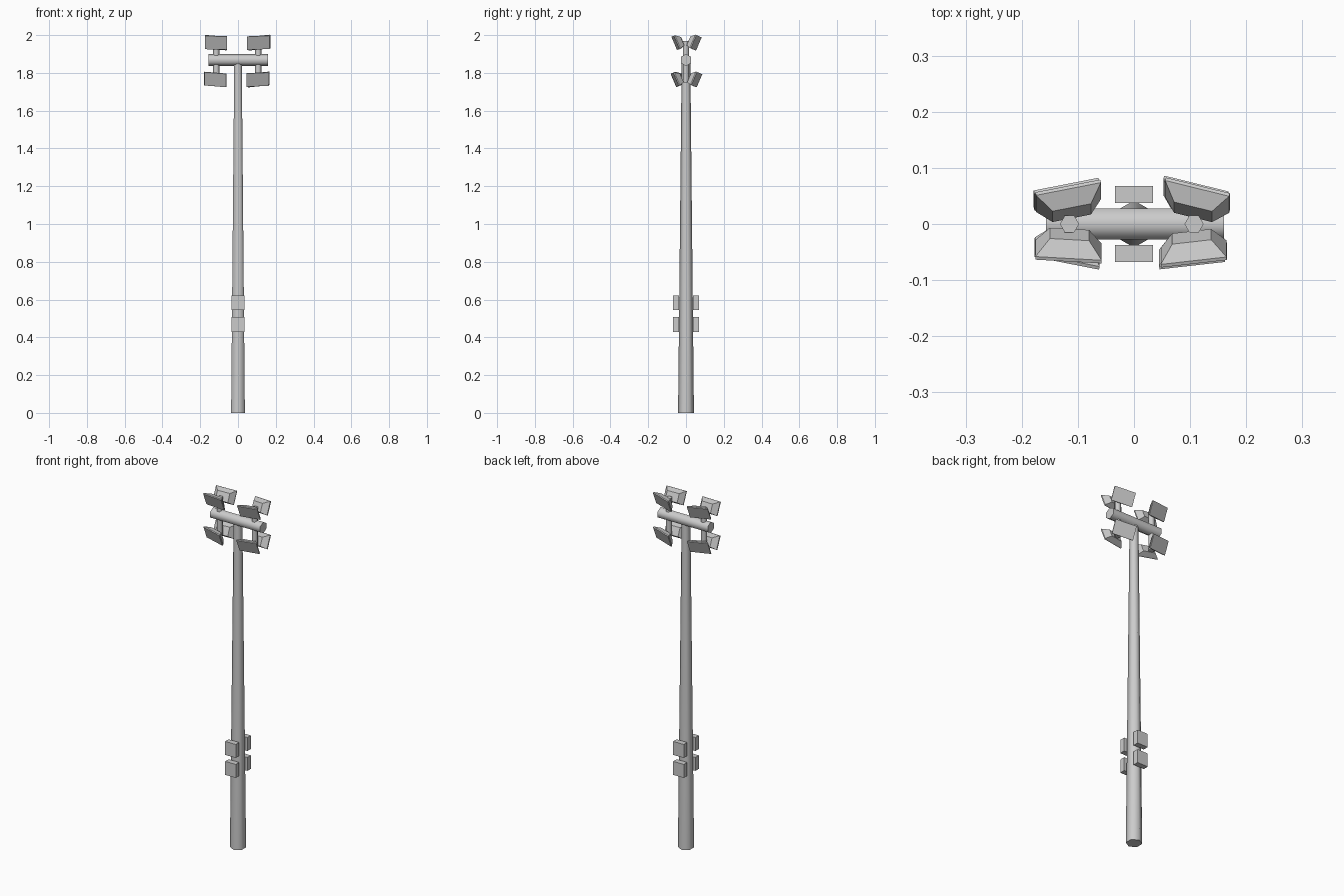
import bpy, bmesh
from math import radians, pi
from mathutils import Matrix, Vector

if "Cube" in bpy.data.objects:
    bpy.data.objects.remove(bpy.data.objects["Cube"])


def make(name, bm, smooth=False):
    bmesh.ops.recalc_face_normals(bm, faces=bm.faces)
    me = bpy.data.meshes.new(name)
    bm.to_mesh(me)
    bm.free()
    if smooth:
        # smooth round the sides, crisp at the end caps
        for f in me.polygons:
            f.use_smooth = len(f.vertices) == 4
    ob = bpy.data.objects.new(name, me)
    bpy.context.collection.objects.link(ob)
    return ob


def hex_tube(name, r1, r2, length, matrix):
    bm = bmesh.new()
    bmesh.ops.create_cone(bm, cap_ends=True, segments=6, radius1=r1,
                          radius2=r2, depth=length)
    # put two corners on the local y axis
    a = min(bm.verts, key=lambda v: abs(v.co.x))
    if abs(a.co.x) > 1e-4:
        bm.transform(Matrix.Rotation(pi / 6, 4, 'Z'))
    bm.transform(matrix)
    return make(name, bm, True)


def box(name, size, loc):
    bm = bmesh.new()
    bmesh.ops.create_cube(bm, size=1)
    bm.transform(Matrix.Translation(loc) @ Matrix.Diagonal((*size, 1)))
    return make(name, bm)


def lamp(name, loc, yaw, back):
    # stacked rectangles: emitting face, thin rim, narrower rear housing
    rings = [(0, .059, -.038, .038), (.006, .059, -.038, .038),
             (.034, .035, -.031, .018)]
    bm = bmesh.new()
    loops = [[bm.verts.new(p) for p in
              ((-w, y, lo), (w, y, lo), (w, y, hi), (-w, y, hi))]
             for y, w, lo, hi in rings]
    bm.faces.new(loops[0])
    bm.faces.new(loops[-1])
    for a, b in zip(loops, loops[1:]):
        for i in range(4):
            j = (i + 1) % 4
            bm.faces.new((a[i], a[j], b[j], b[i]))
    bm.transform(Matrix.Translation(loc)
                 @ Matrix.Rotation(pi if back else 0, 4, 'Z')
                 @ Matrix.Rotation(radians(23), 4, 'X')
                 @ Matrix.Rotation(radians(yaw), 4, 'Z'))
    return make(name, bm)


# tapered mast and crossbar
hex_tube("mast", .042, .023, 1.85, Matrix.Translation((0, 0, .925)))
hex_tube("crossbar", .032, .032, .317,
         Matrix.Translation((.0015, 0, 1.868)) @ Matrix.Rotation(pi / 2, 4, 'Y')
         @ Matrix.Rotation(pi / 2, 4, 'Z'))

# upright lamp posts
for side, x in (("left", -.115), ("right", .107)):
    hex_tube("lamp_post_" + side, .017, .017, .22,
             Matrix.Translation((x, 0, 1.86)) @ Matrix.Rotation(pi / 2, 4, 'Z'))

# floodlights: x, y, yaw, faces back, tier
for n, x, y, yaw, back in (("front_left", -.117, -.052, -3.5, False),
                           ("front_right", .107, -.056, 7, False),
                           ("back_left", -.118, .053, 12, True),
                           ("back_right", .114, .054, -15, True)):
    lamp("floodlight_upper_" + n, (x, y, 1.959), yaw, back)
    low_yaw = -12 if n == "front_left" else yaw
    lamp("floodlight_lower_" + n, (x - .003, y * 1.06, 1.764), low_yaw, back)

# control boxes on both sides of the mast
for s, side in ((-1, "front"), (1, "back")):
    for z, tier in ((.468, "lower"), (.582, "upper")):
        box(f"control_box_{tier}_{side}", (.067, .031, .077), (0, s * .0525, z))
